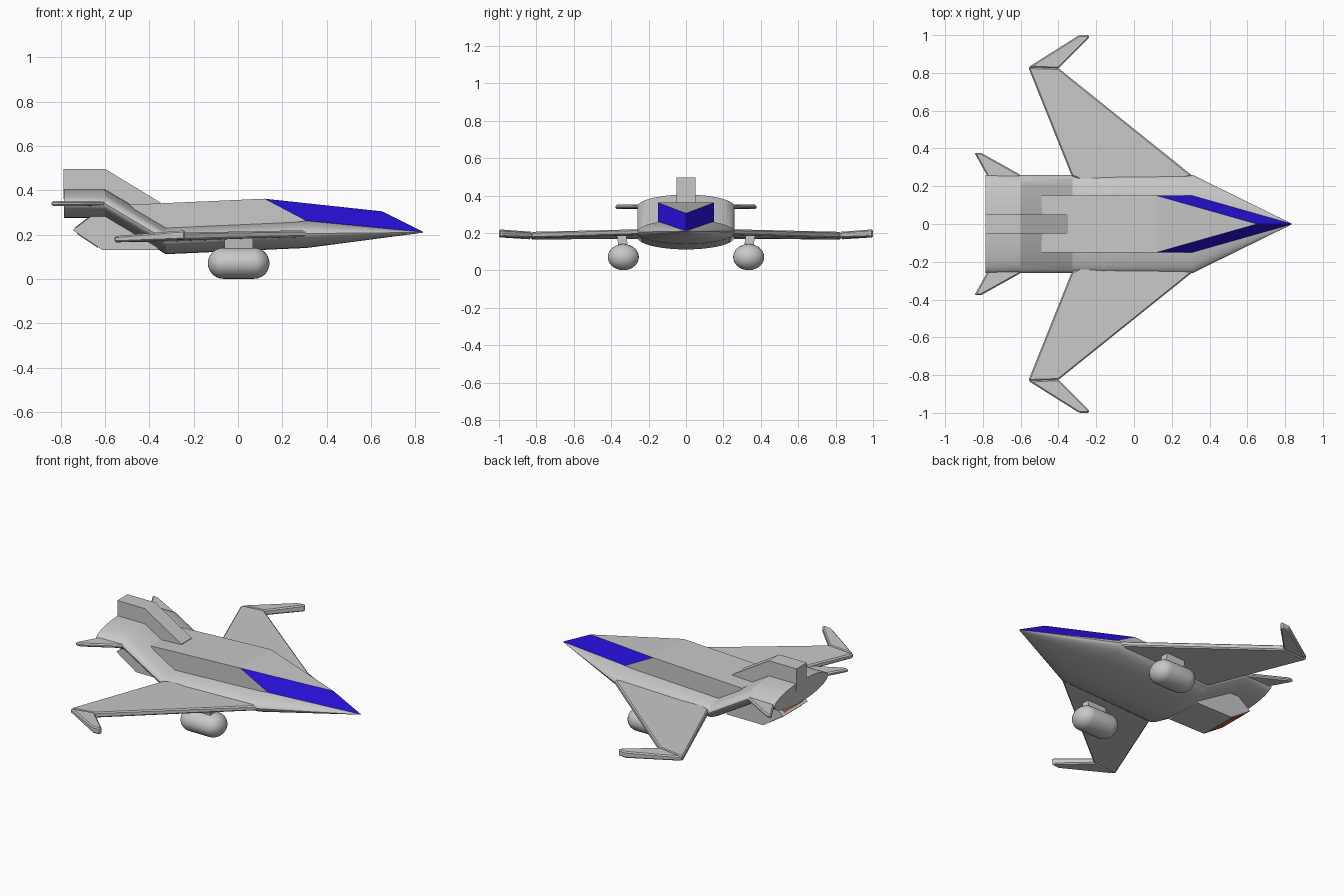
import bpy, bmesh, math
from mathutils import Vector

if "Cube" in bpy.data.objects:
    bpy.data.objects.remove(bpy.data.objects["Cube"])


def material(name, rgb):
    m = bpy.data.materials.new(name)
    m.diffuse_color = (*rgb, 1)
    m.use_nodes = True
    m.node_tree.nodes["Principled BSDF"].inputs["Base Color"].default_value = m.diffuse_color
    return m


GREY = material("hull_grey", (0.58, 0.58, 0.58))
BLUE = material("canopy_blue", (0.02, 0.005, 0.68))
ORANGE = material("engine_orange", (0.65, 0.13, 0.05))


def build(name, verts, faces, mats=(GREY,), smooth=False, bevel=0):
    me = bpy.data.meshes.new(name)
    me.from_pydata([tuple(v) for v in verts], [], faces)
    bm = bmesh.new()
    bm.from_mesh(me)
    bmesh.ops.recalc_face_normals(bm, faces=bm.faces)
    bm.to_mesh(me)
    bm.free()
    ob = bpy.data.objects.new(name, me)
    bpy.context.collection.objects.link(ob)
    for m in mats:
        me.materials.append(m)
    if bevel:
        mod = ob.modifiers.new("bevel", 'BEVEL')
        mod.width, mod.segments = bevel, 1
    if smooth:
        bpy.ops.object.select_all(action='DESELECT')
        ob.select_set(True)
        bpy.context.view_layer.objects.active = ob
        bpy.ops.object.shade_smooth_by_angle(angle=math.radians(28))
    return ob


def loft(name, rings, **kw):
    """Join rings of equal point count, cap both ends."""
    n = len(rings[0])
    verts = [p for r in rings for p in r]
    faces = [(k * n + i, k * n + (i + 1) % n, (k + 1) * n + (i + 1) % n, (k + 1) * n + i)
             for k in range(len(rings) - 1) for i in range(n)]
    faces += [tuple(range(n)), tuple(range(len(verts) - n, len(verts)))]
    return build(name, verts, faces, **kw)


def side_prism(name, outline, half, **kw):
    """Extrude an x,z profile across y."""
    return loft(name, [[(x, y, z) for x, z in outline] for y in (-half, half)], **kw)


# hull: one elliptical section carried along the stepped body to the nose point
def section(x, zc, w, h, n=40):
    return [(x, w * math.cos(2 * math.pi * i / n), zc + h * math.sin(2 * math.pi * i / n))
            for i in range(n)]


loft("hull", [section(-0.785, 0.34, 0.26, 0.065), section(-0.60, 0.34, 0.26, 0.065),
              section(-0.325, 0.177, 0.26, 0.065), section(0.31, 0.205, 0.26, 0.065),
              section(0.835, 0.21, 0.002, 0.001)], smooth=True)

# raised spine with blue canopy panels on its pointed front
top = [(-0.49, -0.15, 0.335), (0.12, -0.15, 0.362), (0.65, 0, 0.305), (0.12, 0.15, 0.362), (-0.49, 0.15, 0.335)]
low = [(-0.33, -0.15, 0.19), (0.31, -0.15, 0.262), (0.838, 0, 0.211), (0.31, 0.15, 0.262), (-0.33, 0.15, 0.19)]
spine = build("spine_and_canopy", top + low,
              [(0, 1, 3, 4), (1, 2, 3), (9, 8, 6, 5), (8, 7, 6)]
              + [(i, (i + 1) % 5, 5 + (i + 1) % 5, 5 + i) for i in range(5)], mats=(GREY, BLUE))
for f in spine.data.polygons:
    if f.normal.x > 0.1 and abs(f.normal.y) > 0.1:
        f.material_index = 1

# dorsal fin
side_prism("dorsal_fin", [(-0.787, 0.36), (-0.787, 0.497), (-0.60, 0.497), (-0.35, 0.345),
                          (-0.35, 0.22), (-0.60, 0.36)], 0.05)

# belly engine block with orange exhaust plates on its two slanted rear faces
side_prism("engine_block", [(-0.745, 0.22), (-0.61, 0.13), (-0.36, 0.13), (-0.36, 0.18),
                            (-0.60, 0.33), (-0.66, 0.285)], 0.12)
for name, a, b in (("lower_exhaust", (-0.745, 0.22), (-0.61, 0.13)),
                   ("upper_exhaust", (-0.66, 0.285), (-0.745, 0.22))):
    a, b = Vector(a), Vector(b)
    d = (b - a).normalized()
    out = Vector((d.y, -d.x)) * 0.004
    if out.x > 0:
        out = -out
    p, q = a.lerp(b, 0.15), a.lerp(b, 0.85)
    side_prism(name, [p - out, q - out, q + out, p + out], 0.09, mats=(ORANGE,))


def plate(name, pts):
    """Flat panel from (x, y, z centre, half thickness) points."""
    return loft(name, [[(x, y, z + s * t) for x, y, z, t in pts] for s in (-1, 1)], bevel=0.007)


for side, s in (("left", 1), ("right", -1)):
    # main wing, forward-swept tip and tail fin
    plate(side + "_wing", [(x, s * y, z, t) for x, y, z, t in (
        (0.31, 0.255, 0.205, 0.015), (-0.40, 0.825, 0.190, 0.017),
        (-0.56, 0.83, 0.179, 0.014), (-0.33, 0.255, 0.186, 0.018), (-0.1, 0.15, 0.19, 0.015))])
    plate(side + "_wing_tip", [(x, s * y, z, t) for x, y, z, t in (
        (-0.40, 0.823, 0.190, 0.017), (-0.238, 0.985, 0.199, 0.02),
        (-0.238, 1.0, 0.199, 0.02), (-0.29, 1.0, 0.196, 0.02), (-0.56, 0.83, 0.179, 0.014))])
    plate(side + "_tail_fin", [(x, s * y, z, 0.011) for x, y, z in (
        (-0.60, 0.24, 0.342), (-0.60, 0.26, 0.342), (-0.81, 0.377, 0.34),
        (-0.845, 0.377, 0.34), (-0.78, 0.26, 0.34), (-0.78, 0.24, 0.34))])

    # rounded pod under the wing: a capsule made of rings
    stations = [(-0.066 - 0.07 * math.cos(a), math.sin(a)) for a in [math.pi / 2 * k / 7 for k in range(8)]]
    stations += [(0.006 - x, r) for x, r in reversed(stations)]
    rings = []
    for x, r in stations:
        r = max(r, 0.01)
        rings.append([(x, s * 0.335 + 0.083 * r * math.cos(2 * math.pi * i / 28),
                       0.071 + 0.07 * r * math.sin(2 * math.pi * i / 28)) for i in range(28)])
    loft(side + "_pod", rings, smooth=True)

    # leaning pylon joining pod to wing
    loft(side + "_pylon", [[(-0.06, s * (y - 0.025), z), (0.068, s * (y - 0.025), z),
                            (0.068, s * (y + 0.025), z), (-0.06, s * (y + 0.025), z)]
                           for y, z in ((0.335, 0.12), (0.345, 0.195))])
